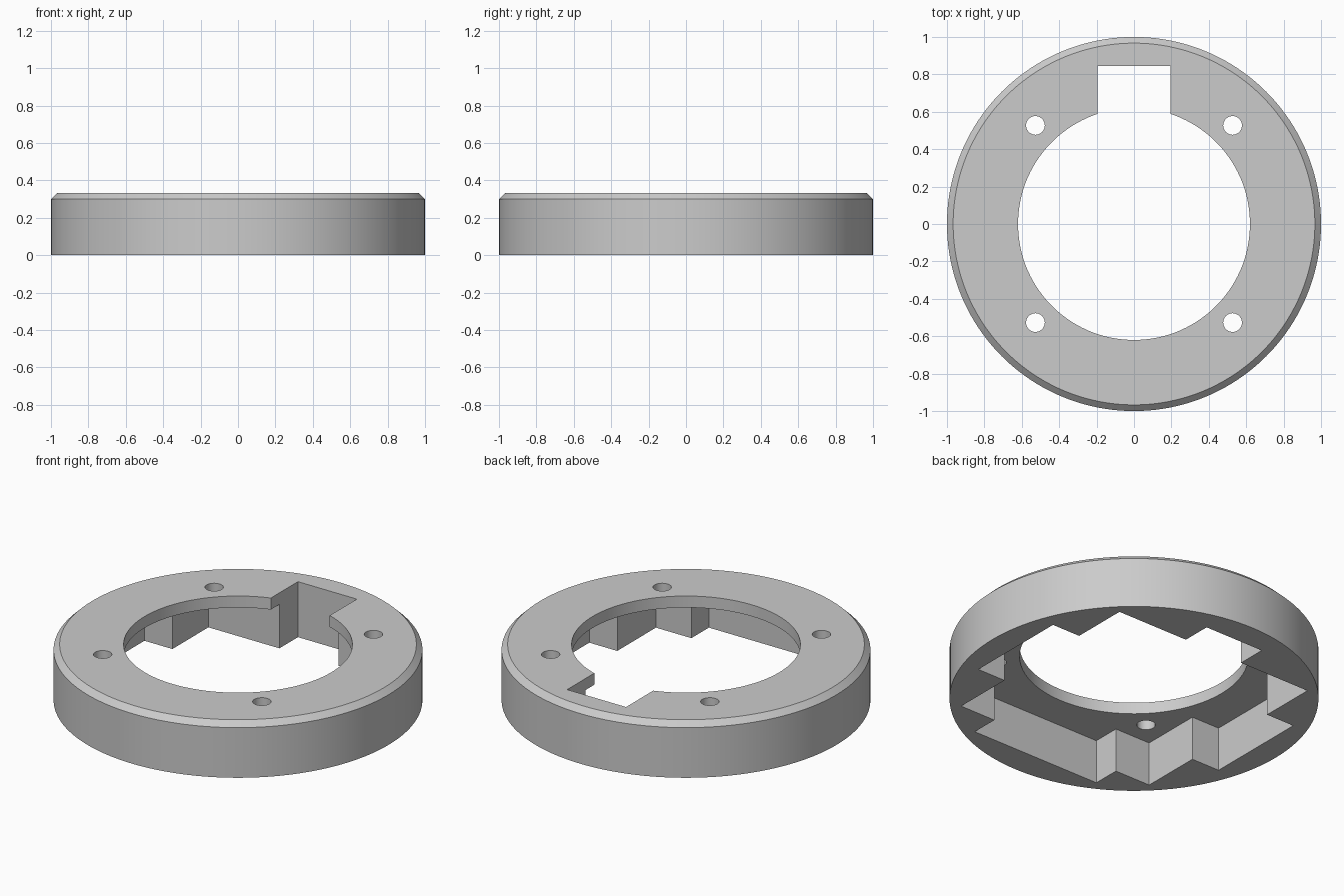
import bpy, bmesh, math

cube = bpy.data.objects.get("Cube")
if cube:
    bpy.data.objects.remove(cube)

HEIGHT = 0.332
CEILING = 0.263
SEGMENTS = 160

grey = bpy.data.materials.new("plain_grey")
grey.use_nodes = True
grey.diffuse_color = (0.6, 0.6, 0.6, 1)
grey.node_tree.nodes["Principled BSDF"].inputs["Base Color"].default_value = (0.6, 0.6, 0.6, 1)


def circle(radius, count, cx=0, cy=0):
    steps = [math.tau * i / count for i in range(count)]
    return [(cx + radius * math.cos(a), cy + radius * math.sin(a)) for a in steps]


def stack(name, layers):
    """Solid made of equal-length outlines, given as (outline, z) from bottom to top."""
    bm = bmesh.new()
    rings = [[bm.verts.new((x, y, z)) for x, y in outline] for outline, z in layers]
    count = len(rings[0])
    for low, high in zip(rings, rings[1:]):
        for i in range(count):
            j = (i + 1) % count
            bm.faces.new((low[i], low[j], high[j], high[i]))
    bm.faces.new(rings[0][::-1])
    bm.faces.new(rings[-1])
    bmesh.ops.recalc_face_normals(bm, faces=bm.faces)
    mesh = bpy.data.meshes.new(name)
    bm.to_mesh(mesh)
    bm.free()
    mesh.materials.append(grey)
    obj = bpy.data.objects.new(name, mesh)
    bpy.context.collection.objects.link(obj)
    return obj


def cut(target, name, outline, low, high):
    """Subtract a prism from the target and remove the cutter."""
    cutter = stack(name, [(outline, low), (outline, high)])
    cutter.hide_render = True
    mod = target.modifiers.new(name, "BOOLEAN")
    mod.operation = "DIFFERENCE"
    mod.solver = "EXACT"
    mod.object = cutter
    bpy.context.view_layer.objects.active = target
    bpy.ops.object.modifier_apply(modifier=name)
    bpy.data.objects.remove(cutter)


# Chamfered disc
rim = circle(1, SEGMENTS)
ring = stack("housing_ring", [(rim, 0), (rim, 0.3), (circle(0.967, SEGMENTS), HEIGHT)])

# Stepped pocket in the underside, mirrored across x
half = [(0.43, -0.83), (0.43, -0.665), (0.665, -0.665), (0.665, -0.3), (0.85, -0.3),
        (0.85, 0.33), (0.665, 0.33), (0.665, 0.67), (0.195, 0.67), (0.195, 0.845)]
pocket = half + [(-x, y) for x, y in reversed(half)]
cut(ring, "pocket", pocket, -0.1, CEILING)

# Central opening and the square notch behind it
cut(ring, "opening", circle(0.62, SEGMENTS), -0.2, 0.5)
notch = [(-0.195, 0.3), (0.195, 0.3), (0.195, 0.845), (-0.195, 0.845)]
cut(ring, "notch", notch, 0.1, 0.6)

# Four screw holes
for sx in (-1, 1):
    for sy in (-1, 1):
        cut(ring, "screw_hole", circle(0.05, 32, sx * 0.527, sy * 0.527), 0.1, 0.5)

# Smooth the round walls and keep the edges crisp
bpy.ops.object.select_all(action="DESELECT")
ring.select_set(True)
bpy.context.view_layer.objects.active = ring
bpy.ops.object.shade_smooth_by_angle(angle=math.radians(30))
